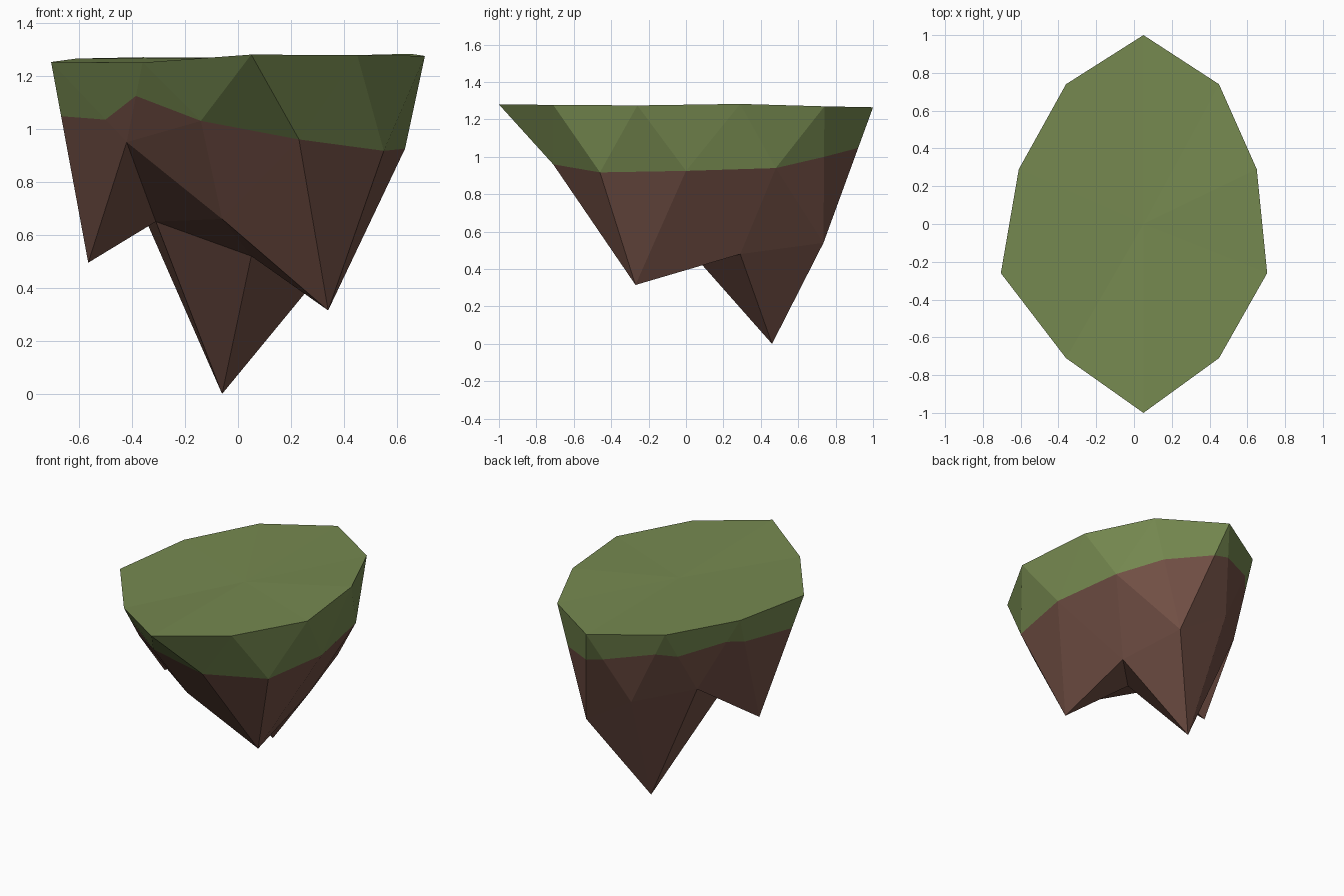
import bpy, bmesh
from mathutils import Vector

if "Cube" in bpy.data.objects:
    bpy.data.objects.remove(bpy.data.objects["Cube"])


def material(name, rgb):
    m = bpy.data.materials.new(name)
    m.diffuse_color = (*rgb, 1)
    m.use_nodes = True
    m.node_tree.nodes["Principled BSDF"].inputs["Base Color"].default_value = m.diffuse_color
    return m


grass = material("grass green", (0.18, 0.25, 0.08))
earth = material("earth brown", (0.17, 0.08, 0.06))

# Rings run counterclockwise seen from above, starting at +x
rim = [(.65, .29, 1.283), (.45, .74, 1.27), (.05, 1.0, 1.265), (-.36, .74, 1.27),
       (-.61, .29, 1.265), (-.705, -.26, 1.252), (-.36, -.71, 1.25),
       (.05, -1.0, 1.28), (.45, -.71, 1.278), (.705, -.26, 1.275)]
waist = [(.63, 0, .925), (.55, .48, .94), (.235, .735, .54), (-.12, .76, .76),
         (-.42, .48, .82), (-.565, .02, .495), (-.42, -.46, .95),
         (-.14, -.71, 1.03), (.23, -.71, .96), (.55, -.46, .917)]
spikes = [(.335, .29, .48), (-.06, .46, 0), (-.31, 0, .65),
          (-.06, -.46, .66), (.34, -.27, .315)]
# How far down each of the two edges above a waist point the grass reaches
reach = [(1, 1), (1, 1), (.37, .30), (.37, .29), (.40, .31),
         (.22, .27), (.72, .42), (1, 1), (1, 1), (1, 1)]

bm = bmesh.new()


def ring(points):
    return [bm.verts.new(p) for p in points]


def face(verts, mat):
    unique = list(dict.fromkeys(verts))
    if len(unique) > 2:
        bm.faces.new(unique).material_index = mat


E, R, P = ring(rim), ring(waist), ring(spikes)
top, pole = ring([(.05, 0, 1.268), (.05, 0, .52)])

# Grass top
for i in range(10):
    face([top, E[i], E[(i + 1) % 10]], 0)

# Zigzag side band, each edge split where grass meets earth
zigzag = []
for j in range(10):
    for e, t in ((E[j - 1], reach[j][0]), (E[j], reach[j][1])):
        cut = R[j] if t == 1 else bm.verts.new(Vector(e.co).lerp(R[j].co, t))
        zigzag.append((e, cut, R[j]))
for k in range(20):
    (a, ca, ra), (b, cb, rb) = zigzag[k - 1], zigzag[k]
    face([a, ca, cb, b], 0)
    face([ca, ra, rb, cb], 1)

# Rocky underside with hanging spikes
for i in range(5):
    o = 2 * i + 1
    n = (o + 1) % 10
    nxt = P[(i + 1) % 5]
    face([P[i], R[o - 1], R[o]], 1)
    face([P[i], R[o], R[n]], 1)
    face([P[i], R[n], nxt], 1)
    face([P[i], nxt, pole], 1)

bmesh.ops.recalc_face_normals(bm, faces=bm.faces[:])
mesh = bpy.data.meshes.new("floating_island")
bm.to_mesh(mesh)
bm.free()
mesh.materials.append(grass)
mesh.materials.append(earth)
island = bpy.data.objects.new("floating_island", mesh)
bpy.context.collection.objects.link(island)
